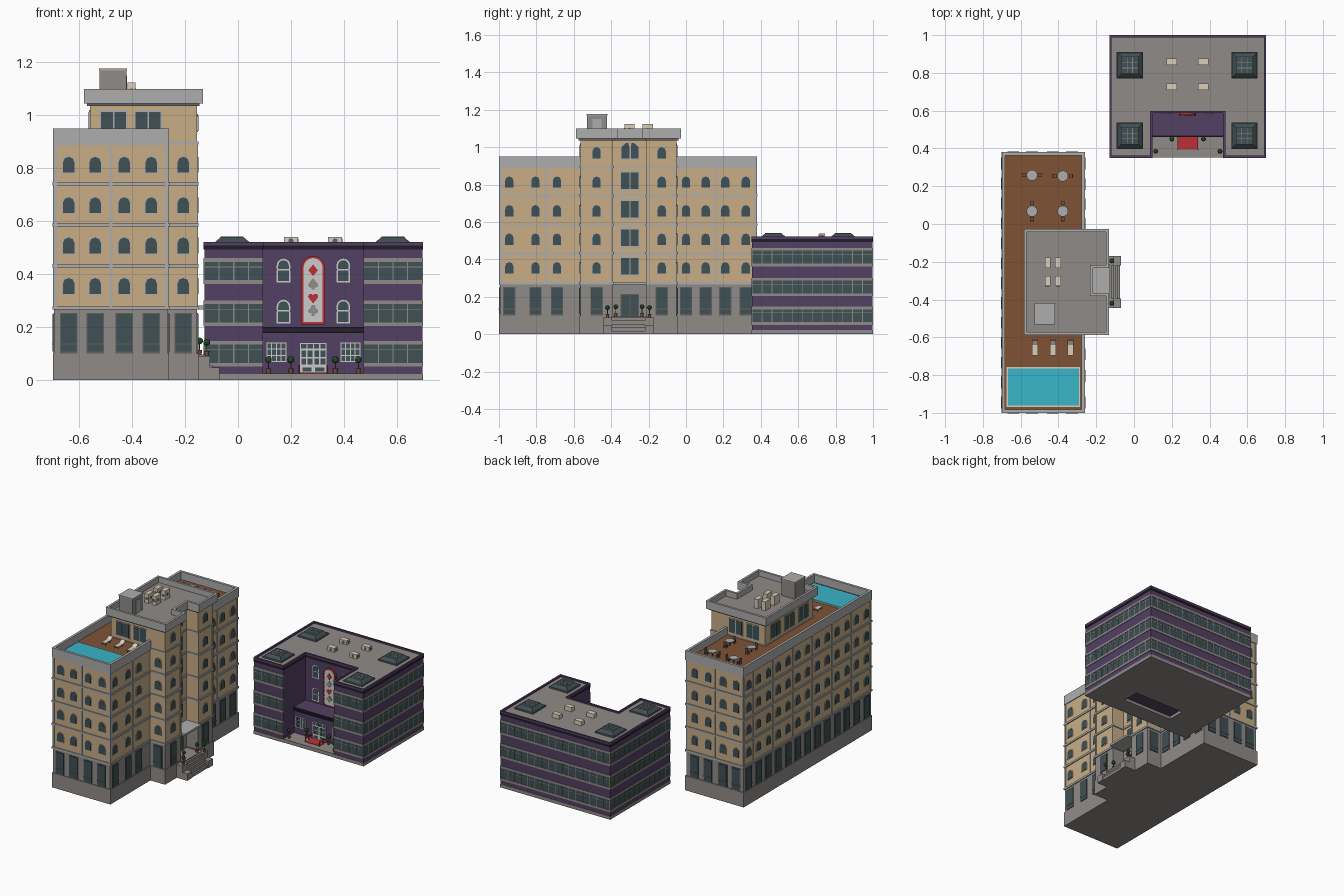
import bpy, bmesh, math
from mathutils import Matrix, Vector

if "Cube" in bpy.data.objects:
    bpy.data.objects.remove(bpy.data.objects["Cube"])

COL = dict(tan=(.58, .42, .24), stone=(.28, .26, .25), grey=(.42, .42, .42), glass=(.05, .08, .09),
           purple=(.085, .05, .125), black=(.015, .012, .018), brown=(.21, .085, .035), water=(.04, .46, .58),
           red=(.5, .03, .035), white=(.75, .75, .73), cream=(.72, .62, .5), green=(.02, .08, .025),
           dark=(.12, .12, .12), pot=(.2, .08, .05))
parts = {}

def bm_of(name, col):
    return parts.setdefault(name, (bmesh.new(), col))[0]

def sweep(bm, a, b):
    """closed solid between two matching loops"""
    va, vb = [bm.verts.new(p) for p in a], [bm.verts.new(p) for p in b]
    bm.faces.new(va[::-1]); bm.faces.new(vb)
    n = len(a)
    for i in range(n):
        bm.faces.new((va[i], va[(i+1) % n], vb[(i+1) % n], vb[i]))

def prism(name, col, pts, z0, z1):
    sweep(bm_of(name, col), [(x, y, z0) for x, y in pts], [(x, y, z1) for x, y in pts])

def box(name, col, x0, x1, y0, y1, z0, z1):
    prism(name, col, rect(x0, x1, y0, y1), z0, z1)

def rect(x0, x1, y0, y1):
    return [(x0, y0), (x1, y0), (x1, y1), (x0, y1)]

def offset(pts, d):
    out, n = [], len(pts)
    for i in range(n):
        p, q, r = Vector(pts[i-1]), Vector(pts[i]), Vector(pts[(i+1) % n])
        a, b = (q-p).normalized(), (r-q).normalized()
        out.append((q.x + d*(a.y+b.y), q.y - d*(a.x+b.x)))
    return out

def ring(name, col, pts, do, di, z0, z1):
    """band following an outline"""
    bm = bm_of(name, col)
    o, i = offset(pts, do), offset(pts, di)
    loops = [[bm.verts.new((x, y, z)) for x, y in L] for L, z in ((o, z0), (o, z1), (i, z1), (i, z0))]
    n = len(pts)
    for k in range(4):
        A, B = loops[k], loops[(k+1) % 4]
        for j in range(n):
            bm.faces.new((A[j], A[(j+1) % n], B[(j+1) % n], B[j]))

def panel(name, col, face, prof, d0, d1):
    """profile (u,z) extruded along a wall normal; face = (axis, sign, position)"""
    ax, s, pos = face
    P = lambda u, z, d: (pos+s*d, u, z) if ax == 'x' else (u, pos+s*d, z)
    sweep(bm_of(name, col), [P(u, z, d0) for u, z in prof], [P(u, z, d1) for u, z in prof])

def arch(u, z0, z1, w, n=6):
    r = w/2
    k = min(1, (z1-z0)/w)
    return [(u-r, z0), (u+r, z0)] + [(u+r*math.cos(math.pi*i/n), z1-r*k+r*k*math.sin(math.pi*i/n)) for i in range(n+1)]

def grid(name, col, face, u0, u1, z0, z1, nu, nz, gap, d):
    du, dz = (u1-u0)/nu, (z1-z0)/nz
    for i in range(nu):
        for j in range(nz):
            panel(name, col, face, rect(u0+i*du+gap, u0+(i+1)*du-gap, z0+j*dz+gap, z0+(j+1)*dz-gap), -.004, d)

def cone(name, col, x, y, z0, z1, r0, r1, n=12, rot=0):
    bmesh.ops.create_cone(bm_of(name, col), cap_ends=True, segments=n, radius1=r0, radius2=r1, depth=z1-z0,
        matrix=Matrix.Translation((x, y, (z0+z1)/2)) @ Matrix.Rotation(rot, 4, 'Z'))

def plant(who, x, y, z):
    cone(who+"_plant_pots", 'pot', x, y, z, z+.018, .007, .01)
    cone(who+"_plant_trunks", 'pot', x, y, z+.018, z+.045, .002, .002, 6)
    bmesh.ops.create_icosphere(bm_of(who+"_topiary", 'green'), subdivisions=2, radius=.013,
                               matrix=Matrix.Translation((x, y, z+.052)))

# ---------------- hotel ----------------
MAIN = rect(-.695, -.265, -.995, .375)
WING = [(-.56, -.565), (-.155, -.565), (-.155, -.39), (-.24, -.39), (-.24, -.21), (-.155, -.21), (-.155, -.05), (-.56, -.05)]
ALL = MAIN[:2] + [(-.265, -.565)] + WING[1:7] + [(-.265, -.05)] + MAIN[2:]
prism("hotel_plinth", 'stone', offset(ALL, .005), 0, .1)
prism("hotel_ground_floor", 'stone', ALL, .1, .265)
prism("hotel_walls", 'tan', ALL, .265, .89)
prism("hotel_penthouse", 'tan', WING, .89, 1.04)
for z in (.265, .425, .58, .735):
    ring("hotel_ledges", 'grey', ALL, .006, -.003, z, z+.013)
ring("hotel_ledges", 'grey', offset(WING, .0), .005, -.003, .89, .9)
ring("hotel_parapet", 'grey', MAIN, .005, -.012, .885, .95)
box("roof_deck", 'brown', -.685, -.275, -.985, .365, .885, .897)
prism("hotel_cornice", 'dark', offset(WING, .01), 1.035, 1.05)
ring("hotel_roof_parapet", 'grey', WING, .023, .008, 1.045, 1.1)
prism("hotel_roof", 'stone', offset(WING, .01), 1.048, 1.062)

# windows, repeated over floors and facades
FLOORS = [.325, .478, .63, .783]
FRONT_X = [-.64, -.54, -.43, -.328]
SIDE_Y = [-.945, -.805, -.69]
EAST_Y = [0, .105, .21, .32]
WEST_Y = [-.945 + i*.1054 for i in range(13)]
F = lambda a, s, p: (a, s, p)

def small_window(face, u, z):
    panel("hotel_window_frames", 'grey', face, arch(u, z-.004, z+.064, .052, 4), -.004, .003)
    panel("hotel_window_glass", 'glass', face, arch(u, z, z+.06, .044, 4), -.004, .005)

def tall_window(face, u):
    panel("hotel_shop_frames", 'dark', face, rect(u-.033, u+.033, .1, .252), -.004, .003)
    grid("hotel_shop_glass", 'glass', face, u-.031, u+.031, .105, .25, 1, 1, .002, .006)
    panel("hotel_shop_bars", 'dark', face, rect(u-.031, u+.031, .133, .137), 0, .008)

def twin_window(face, u, z0, z1):
    panel("hotel_twin_frames", 'grey', face, rect(u-.052, u+.052, z0-.004, z1+.004), -.004, .003)
    grid("hotel_twin_glass", 'glass', face, u-.05, u+.05, z0, z1, 2, 1, .003, .005)

runs = [(('y', -1, -.995), FRONT_X), (('y', 1, .375), FRONT_X), (('y', -1, -.565), [-.207]), (('y', 1, -.05), [-.207]),
        (('x', 1, -.265), SIDE_Y + EAST_Y), (('x', 1, -.155), [-.478, -.13]), (('x', -1, -.695), WEST_Y)]
for face, us in runs:
    for u in us:
        tall_window(face, u)
        for z in FLOORS:
            small_window(face, u, z)
for y in (-.478, -.13):
    small_window(('x', 1, -.155), y, .94)
bay = ('x', 1, -.24)
for z in FLOORS:
    twin_window(bay, -.3, z-.01, z+.085)
panel("bay_arch_frame", 'grey', bay, arch(-.3, .935, 1.03, .1, 10), -.004, .003)
for u in (-.325, -.275):
    panel("bay_arch_glass", 'glass', bay, [(u-.02, .94), (u+.022, .94), (u+.022, 1.0), (u+.016 if u < -.3 else u-.004, 1.022),
          (u+.004 if u < -.3 else u-.016, 1.022), (u-.02, 1.0)], 0, .005)
for face in (('y', -1, -.565), ('y', 1, -.05)):
    for x in (-.47, -.34):
        twin_window(face, x, .92, 1.015)
for y in (-.46, -.31, -.16):
    twin_window(('x', -1, -.56), y, .92, 1.015)

# pilasters
pil = [(('y', s, p), [-.69, -.48, -.27]) for s, p in ((-1, -.995), (1, .375))]
pil += [(('x', 1, -.265), [-.99, -.748, .157, .37]), (('x', 1, -.155), [-.56, -.395, -.205, -.055]),
        (('x', -1, -.695), [-.99] + [WEST_Y[i]+.053 for i in (1, 3, 5, 7, 9, 11)] + [.37])]
for face, us in pil:
    for u in us:
        panel("hotel_pilasters", 'grey', face, rect(u-.005, u+.005, .27, .89), -.003, .004)

# entrance: landing, door, canopy, steps, cheek walls
box("entrance_landing", 'stone', -.245, -.13, -.4, -.2, 0, .095)
panel("hotel_door_frame", 'dark', bay, rect(-.35, -.25, .095, .215), 0, .006)
grid("hotel_door_glass", 'glass', bay, -.347, -.253, .097, .212, 2, 1, .003, .009)
box("entrance_canopy", 'grey', -.24, -.128, -.388, -.212, .266, .28)
for i in range(5):
    box("entrance_steps", 'stone', -.13, -.074-.011*i, -.395, -.22, .018*i, .018*(i+1))
for y0, y1 in ((-.445, -.395), (-.22, -.17)):
    box("stair_cheeks", 'stone', -.155, -.105, y0, y1, 0, .09)
    box("stair_cheeks", 'stone', -.105, -.07, y0, y1, 0, .047)
for y in (-.42, -.195):
    plant("hotel", -.118, y, .09)
for y in (-.375, -.235):
    plant("hotel", -.145, y, .095)

# roof terrace: pool, loungers, tables
box("pool_rim", 'cream', -.675, -.285, -.968, -.757, .89, .903)
box("pool_water", 'water', -.668, -.292, -.96, -.764, .89, .905)
for x in (-.525, -.43, -.335):
    box("loungers", 'cream', x-.016, x+.016, -.695, -.64, .908, .914)
    sweep(bm_of("loungers", 'cream'), [(x-.016, -.64, .908), (x+.016, -.64, .908), (x+.016, -.64, .914), (x-.016, -.64, .914)],
          [(x-.016, -.615, .924), (x+.016, -.615, .924), (x+.016, -.617, .93), (x-.016, -.617, .93)])
    for dx in (-.012, .012):
        for y in (-.69, -.645):
            box("lounger_legs", 'dark', x+dx-.002, x+dx+.002, y-.002, y+.002, .897, .909)
for x, y, along in ((-.54, .258, 0), (-.377, .254, 0), (-.54, .068, 1), (-.377, .068, 1)):
    cone("table_tops", 'grey', x, y, .927, .931, .029, .029, 16)
    cone("table_stems", 'dark', x, y, .897, .927, .004, .004, 8)
    for s in (-1, 1):
        cx, cy = (x, y+s*.042) if along else (x+s*.042, y)
        box("chair_seats", 'brown', cx-.01, cx+.01, cy-.01, cy+.01, .914, .918)
        bx, by = (cx, cy+s*.01) if along else (cx+s*.01, cy)
        w, d = (.01, .002) if along else (.002, .01)
        box("chair_backs", 'dark', bx-w, bx+w, by-d, by+d, .918, .94)
        for dx in (-.008, .008):
            for dy in (-.008, .008):
                box("chair_legs", 'dark', cx+dx-.0015, cx+dx+.0015, cy+dy-.0015, cy+dy+.0015, .897, .914)

def aircon(name, x, y, z, w, d, h):
    box(name, 'cream', x-w/2, x+w/2, y-d/2, y+d/2, z, z+h)
    for face, u in ((('y', -1, y-d/2), x), (('x', 1, x+w/2), y)):
        r = min(w, d, h)*.35
        panel(name+"_fans", 'dark', face, [(u+r*math.cos(a*math.pi/5), z+h/2+r*math.sin(a*math.pi/5)) for a in range(10)], 0, .001)

box("roof_stair_house", 'stone', -.523, -.422, -.53, -.422, 1.06, 1.17)
box("roof_stair_house_cap", 'grey', -.526, -.419, -.533, -.419, 1.17, 1.177)
panel("roof_stair_door", 'grey', ('x', 1, -.422), rect(-.5, -.452, 1.062, 1.15), 0, .003)
for x in (-.457, -.402):
    for y in (-.205, -.302):
        aircon("hotel_aircon", x, y, 1.06, .03, .055, .064)

# ---------------- casino ----------------
CAS = [(-.127, .353), (.095, .353), (.095, .59), (.475, .59), (.475, .353), (.697, .353), (.697, .997), (-.127, .997)]
prism("casino_walls", 'purple', CAS, .02, .508)
prism("casino_plinth", 'stone', offset(CAS, .002), 0, .022)
prism("casino_roof", 'stone', offset(CAS, -.008), .505, .511)
ring("casino_cornice", 'black', CAS, .003, -.004, .492, .508)
ring("casino_parapet", 'purple', CAS, .003, -.009, .508, .521)
strips = [(('y', -1, .353), -.127, .095, 2), (('y', -1, .353), .475, .697, 2), (('x', 1, .697), .353, .997, 6),
          (('x', -1, -.127), .353, .997, 6), (('y', 1, .997), -.127, .697, 8)]
for face, u0, u1, n in strips:
    for z in (.05, .203, .363):
        panel("casino_strip_trim", 'stone', face, rect(u0, u1, z, z+.014), -.003, .003)
        panel("casino_strip_trim", 'stone', face, rect(u0, u1, z+.083, z+.097), -.003, .003)
        panel("casino_strip_glass", 'glass', face, rect(u0, u1, z+.014, z+.083), -.003, .001)
        for i in range(n*2+1):
            u, w = u0+(u1-u0)*i/n/2, .002
            panel("casino_mullions", 'stone', face, rect(max(u0, u-w), min(u1, u+w), z+.014, z+.083), 0, .003)
        panel("casino_mullions", 'stone', face, rect(u0, u1, z+.062, z+.065), 0, .002)

# entrance court: vestibule, doors, windows, carpet
box("court_floor", 'stone', .095, .475, .353, .47, 0, .024)
box("vestibule", 'purple', .095, .475, .468, .595, .02, .2)
for z in (.177, .19):
    box("vestibule_bands", 'black', .095, .475, .46, .47, z, z+.01)
vest, back = ('y', -1, .468), ('y', -1, .59)
panel("door_frame", 'white', vest, rect(.235, .335, .024, .14), 0, .004)
for u in (.237, .286):
    grid("door_glass", 'glass', vest, u, u+.047, .055, .113, 2, 2, .003, .006)
    grid("door_glass", 'glass', vest, u, u+.047, .026, .053, 1, 1, .006, .006)
grid("door_glass", 'glass', vest, .237, .333, .116, .138, 4, 1, .002, .006)
for u in (.107, .387):
    panel("court_window_frames", 'white', vest, rect(u, u+.076, .067, .142), 0, .004)
    grid("court_window_glass", 'glass', vest, u+.002, u+.074, .069, .14, 4, 3, .002, .006)
for u in (.172, .398):
    for z in (.213, .368):
        panel("arched_frames", 'white', back, arch(u, z, z+.09, .052, 8), -.004, .004)
        panel("arched_glass", 'glass', back, arch(u, z+.006, z+.084, .04, 8), -.004, .006)
        panel("arched_bars", 'white', back, rect(u-.026, u+.026, z+.046, z+.05), 0, .007)
box("carpet", 'red', .232, .338, .395, .468, .023, .027)
for x in (.232, .338):
    for y in (.395, .43, .464):
        cone("rope_posts", 'red', x, y, .024, .056, .003, .003, 8)
    box("ropes", 'red', x-.0015, x+.0015, .395, .464, .046, .05)
for x, y in ((.115, .385), (.2, .45), (.368, .45), (.455, .385)):
    plant("casino", x, y, .024)

# card-suit sign board
def disc(u, z, r):
    return [(u+r*math.cos(i*math.pi/6), z+r*math.sin(i*math.pi/6)) for i in range(12)]
U = .284
panel("sign_border", 'red', back, arch(U, .21, .468, .09, 12), -.004, .012)
panel("sign_board", 'white', back, arch(U, .218, .46, .072, 12), 0, .015)
for i in range(8):
    for s in (-1, 1):
        panel("sign_bulbs", 'red', back, disc(U+s*.041, .22+i*.029, .004), .01, .017)
panel("suit_diamond", 'red', back, [(U, .392), (U+.018, .414), (U, .436), (U-.018, .414)], .014, .018)
for name, col, z, s in (("suit_spade", 'stone', .363, 1), ("suit_heart", 'red', .31, -1)):
    for k in (-1, 1):
        panel(name, col, back, disc(U+k*.009, z-s*.005, .01), .014, .018)
    panel(name, col, back, [(U-.018, z-s*.001), (U+.018, z-s*.001), (U, z+s*.022)], .014, .018)
for du, dz in ((-.01, 0), (.01, 0), (0, .014)):
    panel("suit_club", 'stone', back, disc(U+du, .26+dz, .0095), .014, .018)
for z in (.241, .342):
    panel("suit_stems", 'stone', back, [(U-.007, z), (U+.007, z), (U+.002, z+.02), (U-.002, z+.02)], .014, .018)

# casino rooftop: skylights and air conditioning
for x in (-.022, .585):
    for y in (.84, .467):
        box("skylight_curbs", 'dark', x-.07, x+.07, y-.07, y+.07, .51, .52)
        cone("skylight_glass", 'glass', x, y, .52, .54, .066*2**.5, .042*2**.5, 4, math.pi/4)
        for t in (-.042, -.014, .014, .042):
            box("skylight_bars", 'stone', x+t-.0015, x+t+.0015, y-.042, y+.042, .538, .5415)
            box("skylight_bars", 'stone', x-.042, x+.042, y+t-.0015, y+t+.0015, .538, .5415)
for x in (.2, .367):
    for y in (.86, .727):
        aircon("casino_aircon", x, y, .51, .054, .034, .029)

# turn the collected parts into objects
mats = {}
for k, c in COL.items():
    mats[k] = bpy.data.materials.new(k)
    mats[k].diffuse_color = (*c, 1)
for name, (bm, col) in parts.items():
    bmesh.ops.recalc_face_normals(bm, faces=bm.faces)
    me = bpy.data.meshes.new(name)
    bm.to_mesh(me)
    bm.free()
    me.materials.append(mats[col])
    bpy.context.collection.objects.link(bpy.data.objects.new(name, me))

for m in bpy.data.materials:
    if m.users and not m.is_grease_pencil:
        m.use_nodes = True
        m.node_tree.nodes["Principled BSDF"].inputs["Base Color"].default_value = m.diffuse_color
